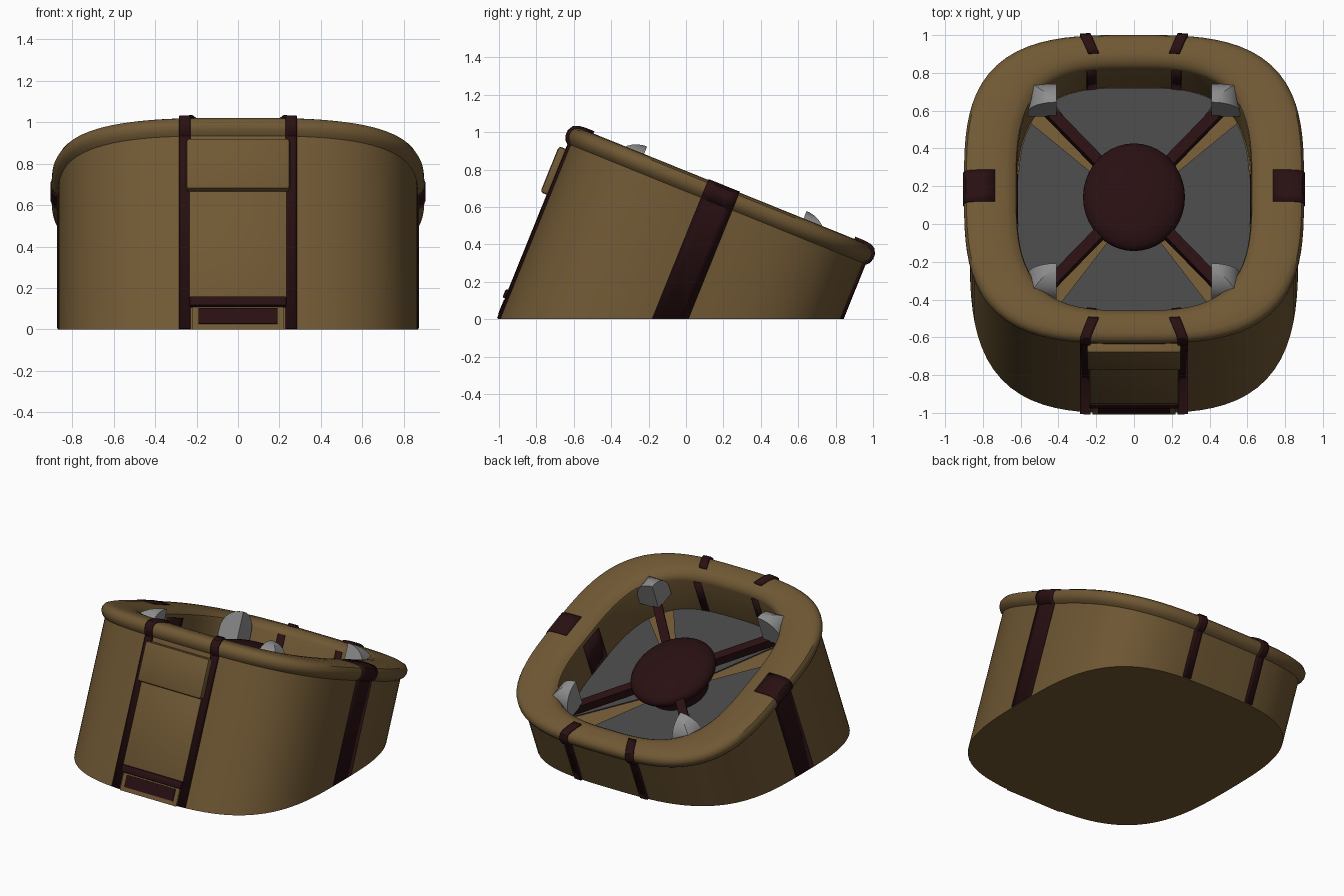
import bpy, bmesh, math
from mathutils import Matrix, Vector

if "Cube" in bpy.data.objects:
    bpy.data.objects.remove(bpy.data.objects["Cube"])

P = 3.2                                   # squareness of the rounded outline
TILT = Matrix.Translation((0, -0.085, 0)) @ Matrix.Rotation(math.radians(-22), 4, 'X')


def mat(name, rgb):
    m = bpy.data.materials.new(name)
    m.diffuse_color = (*rgb, 1)
    m.use_nodes = True
    m.node_tree.nodes["Principled BSDF"].inputs["Base Color"].default_value = m.diffuse_color
    return m


BROWN = mat("tan_brown", (0.16, 0.097, 0.034))
DARK = mat("dark_maroon", (0.022, 0.005, 0.006))
GREY = mat("dark_grey", (0.062, 0.062, 0.063))
LIGHT = mat("light_grey", (0.27, 0.27, 0.27))


def finish(name, bm, material, clip=None, smooth=35, tilt=True):
    """Tilt the part, cut it off at the ground and make the object."""
    if tilt:
        bm.transform(TILT)
    if clip is not None:
        cut = bmesh.ops.bisect_plane(bm, geom=bm.verts[:] + bm.edges[:] + bm.faces[:],
                                     plane_co=(0, 0, clip), plane_no=(0, 0, 1), clear_inner=True)
        rim = [e for e in cut['geom_cut'] if isinstance(e, bmesh.types.BMEdge)]
        if rim and all(e.is_boundary for e in rim) and name != "stripe":
            bmesh.ops.contextual_create(bm, geom=rim)
    bmesh.ops.recalc_face_normals(bm, faces=bm.faces[:])
    me = bpy.data.meshes.new(name)
    bm.to_mesh(me)
    bm.free()
    ob = bpy.data.objects.new(name, me)
    bpy.context.collection.objects.link(ob)
    me.materials.append(material)
    bpy.ops.object.select_all(action='DESELECT')
    ob.select_set(True)
    bpy.context.view_layer.objects.active = ob
    if smooth:
        bpy.ops.object.shade_smooth_by_angle(angle=math.radians(smooth))
    return ob


def outline(a, rx, rv):
    """Point on the rounded square outline in direction a."""
    c, s = math.cos(a), math.sin(a)
    r = (abs(c) ** P + abs(s) ** P) ** (-1 / P)
    return rx * r * c, rv * r * s


def bridge(bm, rings, closed=True):
    for r0, r1 in zip(rings, rings[1:]):
        m = len(r0)
        for i in range(m if closed else m - 1):
            j = (i + 1) % m
            bm.faces.new((r0[i], r0[j], r1[j], r1[i]))


# Shell: outer wall, rolled rim, inner wall and floor
OUTER = [(.87, .85, -.5), (.87, .85, .665), (.89, .867, .682), (.90, .876, .705), (.90, .876, .73),
         (.887, .862, .752), (.862, .838, .763), (.82, .80, .767), (.735, .755, .767)]
INNER = [(.68, .735, .762), (.645, .715, .75), (.625, .698, .733), (.62, .69, .71), (.62, .69, .45)]
bm = bmesh.new()
rings = []
for rx, rv, n in OUTER + INNER:
    rings.append([bm.verts.new((*outline(2 * math.pi * i / 96, rx, rv), n)) for i in range(96)])
bridge(bm, rings)
bm.faces.new(rings[-1])
finish("shell", bm, BROWN, clip=0)


# Stripes wrapped over the wall and rim
def stripe(name, path, lo, hi, axis, sign, lean=0.0, thick=.02):
    bm = bmesh.new()
    rows = []
    for rx, rv, n in path:
        d = lean * max(0, min(1, (.87 - rv) / .115)) if n > .74 else 0
        row = []
        for k in range(5):
            t = lo + (hi - lo) * k / 4
            t -= math.copysign(d, lo) if lean else 0
            a, b = (rx, rv) if axis == 'v' else (rv, rx)
            w = sign * b * (1 - abs(t / a) ** P) ** (1 / P)
            row.append(bm.verts.new((t, w, n) if axis == 'v' else (w, t, n)))
        rows.append(row)
    bridge(bm, rows, closed=False)
    ob = finish("stripe", bm, DARK, clip=.004)
    ob.name = name
    mod = ob.modifiers.new("thickness", 'SOLIDIFY')
    mod.thickness, mod.offset = thick, 0


def grow(path, d, up):
    return [(rx + d, rv + d, n + (up if n > .74 else 0)) for rx, rv, n in path]


for s in (-1, 1):
    side = "right" if s > 0 else "left"
    stripe(side + "_side_stripe", grow(OUTER, .001, .001), -.09, .09, 'x', s, thick=.008)
    stripe(side + "_inner_side_stripe", grow(INNER[3:], -.002, 0), -.09, .09, 'x', s, thick=.008)
    for e, end in ((-1, "front"), (1, "back")):
        stripe(f"{side}_{end}_stripe", grow(OUTER, .004, .003), s * .23, s * .285, 'v', e, lean=.045)
        stripe(f"{side}_{end}_inner_stripe", grow(INNER[3:], -.003, 0), s * .2, s * .25, 'v', e,
               thick=.01)


# Boxes in the tilted frame
def box(name, x, v, n, material, bevel=0.0, clip=None, turn=0.0):
    bm = bmesh.new()
    bmesh.ops.create_cube(bm, size=1)
    size = Vector((x[1] - x[0], v[1] - v[0], n[1] - n[0]))
    mid = Vector((x[0] + x[1], v[0] + v[1], n[0] + n[1])) / 2
    bm.transform(Matrix.Rotation(turn, 4, 'Z') @ Matrix.Translation(mid) @ Matrix.Diagonal((*size, 1)))
    if bevel:
        bmesh.ops.bevel(bm, geom=bm.edges[:], offset=bevel, segments=2, affect='EDGES', profile=.5)
    return finish(name, bm, material, clip=clip)


# Front hatch
box("hatch_cover", (-.25, .25), (-.898, -.80), (.37, .635), BROWN, .015)
box("hatch_panel", (-.235, .235), (-.862, -.80), (-.18, .40), BROWN, .004)
box("hatch_sill", (-.235, .235), (-.875, -.80), (-.228, -.178), DARK, .01)
box("hatch_base", (-.22, .22), (-.856, -.80), (-.5, -.22), BROWN, clip=0)
box("hatch_vent", (-.19, .19), (-.863, -.80), (-.318, -.238), DARK)

# Four floor plates
for q, name in enumerate(("right", "back", "left", "front")):
    bm = bmesh.new()
    rings = []
    for n, k in ((.45, .25), (.458, .25), (.458, .992), (.45, .992)):
        ring = []
        for i in range(17):
            a = q * math.pi / 2 + math.radians(-38.5 + 77 * i / 16)
            px, pv = outline(a, .62 * k, .69 * k)
            ring.append(bm.verts.new((px, pv, n)))
        rings.append(ring)
    bridge(bm, rings, closed=False)
    for i in (0, -1):
        bm.faces.new([r[i] for r in rings])
    finish(name + "_floor_plate", bm, GREY)

# Spokes and corner blocks
for sx in (-1, 1):
    for sv in (-1, 1):
        tag = ("right" if sx > 0 else "left") + ("_back" if sv > 0 else "_front")
        box(tag + "_spoke", (.1, .74), (-.03, .03), (.56, .62), DARK,
            turn=math.atan2(sv * .53, sx * .48))
        # block whose top curves down towards the two outer sides
        bm = bmesh.new()
        rings = []
        for k in range(-1, 8):
            t = math.radians(max(k, 0) * 12)
            r, n = .15 * math.cos(t), (.61 if k < 0 else .67 + .14 * math.sin(t))
            rings.append([bm.verts.new((sx * (.41 + a * r), sv * (.46 + b * r), n))
                          for a, b in ((0, 0), (1, 0), (1, 1), (0, 1))])
        bridge(bm, rings)
        bm.faces.new(rings[0])
        bm.faces.new(rings[-1])
        finish(tag + "_block", bm, LIGHT, smooth=30)

# Centre hub on a short stem
bm = bmesh.new()
bmesh.ops.create_uvsphere(bm, u_segments=40, v_segments=20, radius=1)
bm.transform(Matrix.Translation((0, 0, .605)) @ Matrix.Diagonal((.27, .305, .10, 1)))
finish("hub_dome", bm, DARK, smooth=60)
bm = bmesh.new()
bmesh.ops.create_cone(bm, cap_ends=True, segments=32, radius1=.2, radius2=.2, depth=.15)
bm.transform(Matrix.Translation((0, 0, .525)))
finish("hub_stem", bm, DARK)
